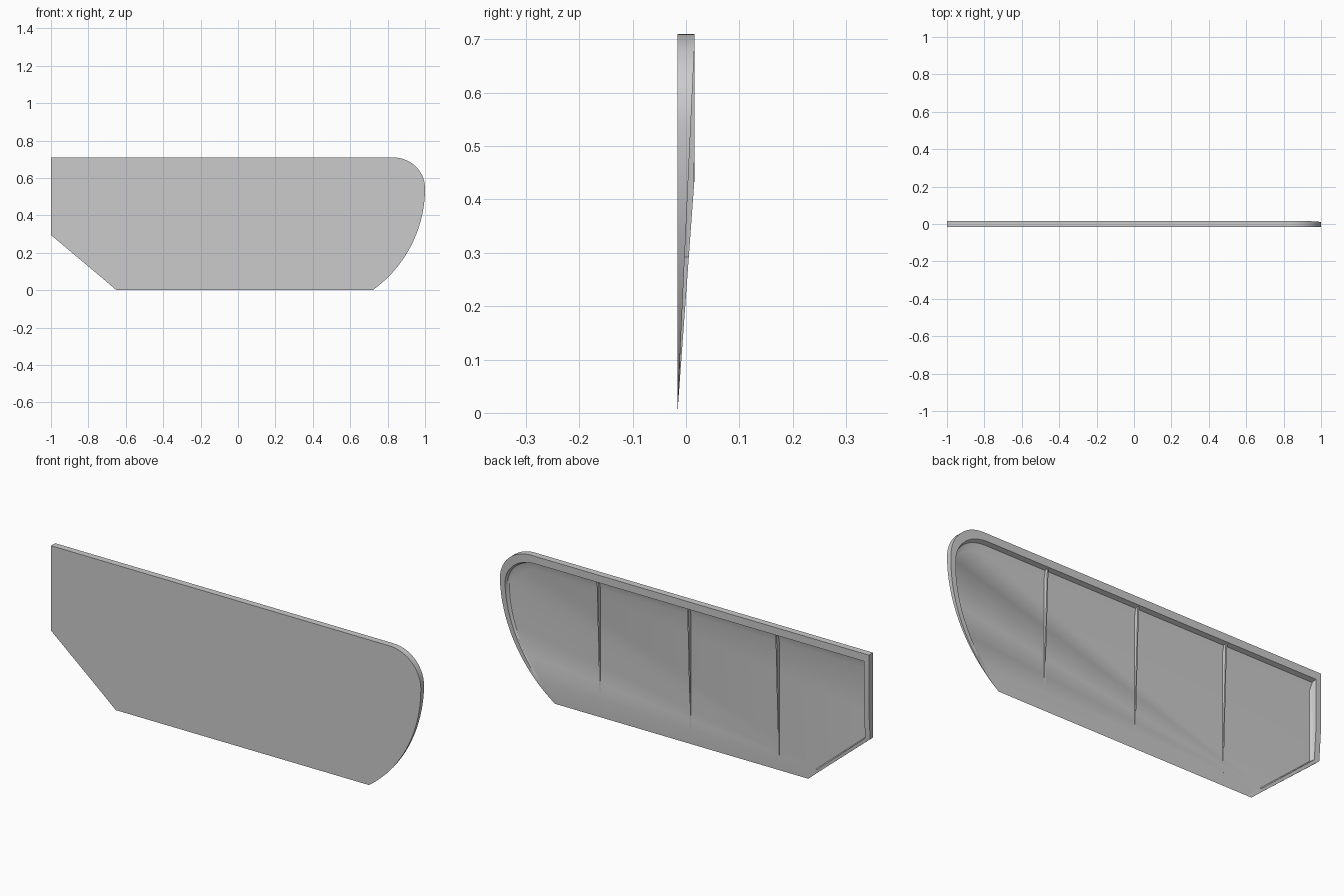
import bpy
import bmesh
from math import sin, cos, radians

cube = bpy.data.objects.get("Cube")
if cube:
    bpy.data.objects.remove(cube, do_unlink=True)

FRONT, BACK, FLOOR, TOP = -0.016, 0.016, -0.0125, 0.71

grey = bpy.data.materials.new("plain_grey")
grey.use_nodes = True
colour = (0.6, 0.6, 0.6, 1)
grey.diffuse_color = colour
grey.node_tree.nodes["Principled BSDF"].inputs["Base Color"].default_value = colour


def finish(bm, name):
    bmesh.ops.remove_doubles(bm, verts=bm.verts, dist=0.0002)
    bmesh.ops.recalc_face_normals(bm, faces=bm.faces)
    mesh = bpy.data.meshes.new(name)
    bm.to_mesh(mesh)
    bm.free()
    mesh.materials.append(grey)
    obj = bpy.data.objects.new(name, mesh)
    bpy.context.collection.objects.link(obj)
    return obj


def arc(cx, cz, rx, rz, start, end, steps):
    angles = [radians(start + (end - start) * i / steps) for i in range(steps + 1)]
    return [(cx + rx * cos(a), cz + rz * sin(a)) for a in angles]


# Side outline: straight bottom, swept curve, rounded top corner, clipped corner
outline = arc(0.33, 0.545, 0.67, 0.67, -54.4, 0, 18)
outline[0] = (0.72, 0)
outline += arc(0.83, 0.545, 0.17, TOP - 0.545, 0, 90, 14)[1:]
outline += [(-1, TOP), (-1, 0.44), (-1, 0.295), (-0.72, 0.06), (-0.65, 0)]


def rim_y(x, z):
    # The rim tapers to nothing at the bottom, faster at the clipped end
    full = 0.44 if x < 0 else 0.69
    return min(BACK, FRONT + (BACK - FRONT) * z / full)


def inset(dx, dz):
    return [(x * (1 - dx), z - dz * (z / TOP) ** 3) for x, z in outline]


def floor_y(x, z):
    return min(FLOOR, rim_y(x, z))


def cove_y(x, z):
    return floor_y(x, z) + 0.3 * (rim_y(x, z) - floor_y(x, z))


# Panel: flat front, edge, rim, steep inner wall, shallow cove and floor
bm = bmesh.new()
layers = [
    (outline, lambda x, z: FRONT),
    (outline, rim_y),
    (inset(0.027, 0.037), rim_y),
    (inset(0.031, 0.045), cove_y),
    (inset(0.037, 0.08), floor_y),
]
rings = [[bm.verts.new((x, depth(x, z), z)) for x, z in pts] for pts, depth in layers]
count = len(outline)
bm.faces.new(rings[0])
for a, b in zip(rings, rings[1:]):
    for i in range(count):
        j = (i + 1) % count
        bm.faces.new((a[i], a[j], b[j], b[i]))

# The floor thins to a sharp edge along the bottom
inner = rings[-1]
split = next(i for i, v in enumerate(inner) if v.co.z > 0.07)
bm.faces.new(inner[split:-1])
bm.faces.new(inner[-2:] + inner[:split + 1])
panel = finish(bm, "panel")
bpy.ops.object.select_all(action='DESELECT')
panel.select_set(True)
bpy.context.view_layer.objects.active = panel
bpy.ops.object.shade_smooth_by_angle(angle=radians(30))

# Thin tapered stiffening ribs on the back
for name, x, low in (("left_rib", 0.474, 0.125),
                     ("middle_rib", -0.016, 0.06),
                     ("right_rib", -0.493, 0.06)):
    bm = bmesh.new()
    profile = [(FLOOR - 0.001, low), (FLOOR - 0.001, 0.67), (0.009, 0.67), (FLOOR, low)]
    face = bm.faces.new([bm.verts.new((x - 0.003, y, z)) for y, z in profile])
    sides = bmesh.ops.extrude_face_region(bm, geom=[face])["geom"]
    moved = [v for v in sides if isinstance(v, bmesh.types.BMVert)]
    bmesh.ops.translate(bm, vec=(0.006, 0, 0), verts=moved)
    finish(bm, name)
